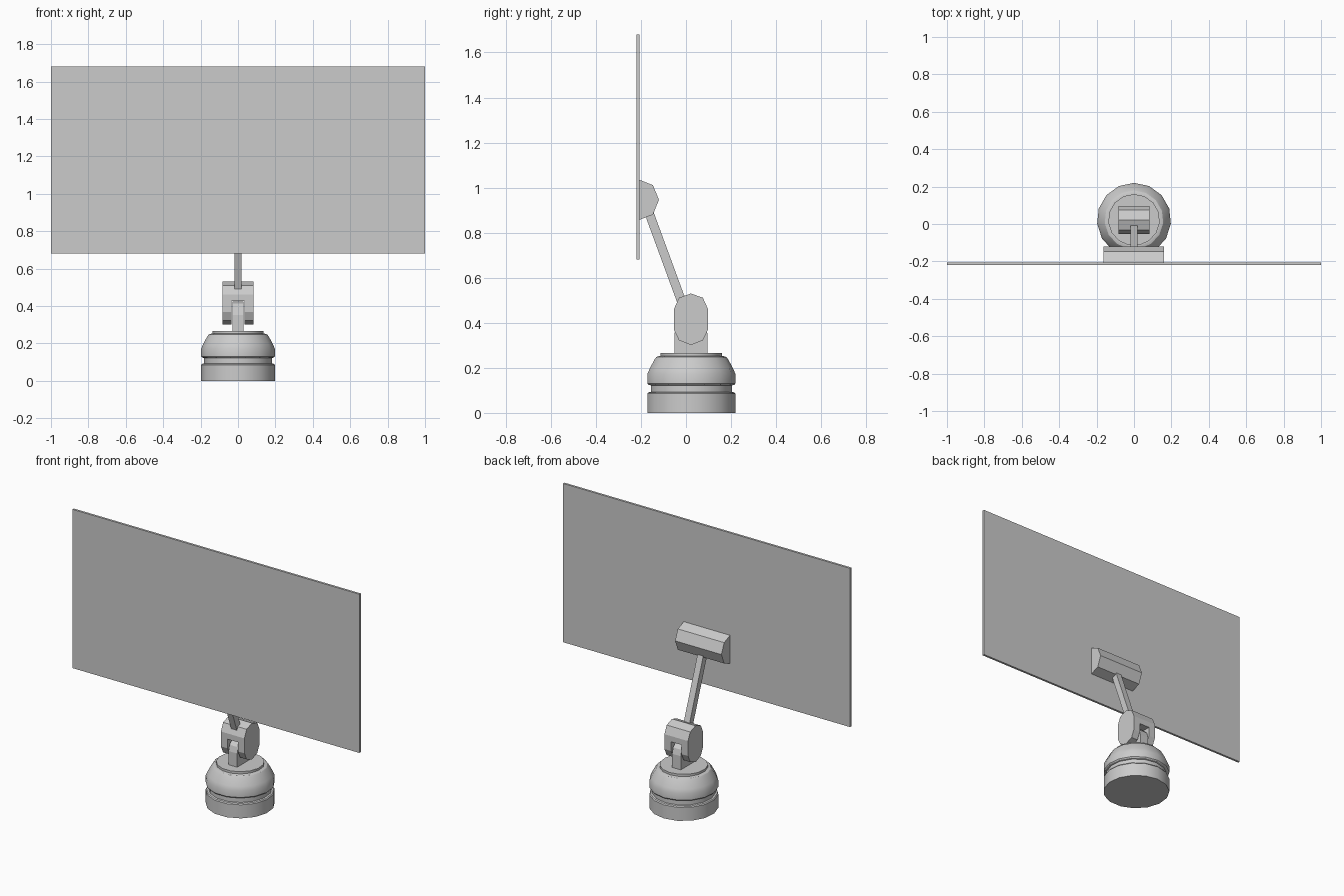
import bpy, bmesh, math
from mathutils import Vector

if "Cube" in bpy.data.objects:
    bpy.data.objects.remove(bpy.data.objects["Cube"])

CY = 0.022  # y of the base axis


def finish(name, bm):
    bmesh.ops.recalc_face_normals(bm, faces=bm.faces)
    mesh = bpy.data.meshes.new(name)
    bm.to_mesh(mesh)
    bm.free()
    ob = bpy.data.objects.new(name, mesh)
    bpy.context.collection.objects.link(ob)
    return ob


def prism(name, profile, x0, x1):
    """Extrude a (y, z) profile along x."""
    bm = bmesh.new()
    face = bm.faces.new([bm.verts.new((x0, y, z)) for y, z in profile])
    ext = bmesh.ops.extrude_face_region(bm, geom=[face])
    moved = [v for v in ext["geom"] if isinstance(v, bmesh.types.BMVert)]
    bmesh.ops.translate(bm, verts=moved, vec=(x1 - x0, 0, 0))
    return finish(name, bm)


def lathe(name, profile, sides):
    """Revolve an (r, z) profile about the base axis, capping both ends."""
    bm = bmesh.new()
    rings = []
    for r, z in profile:
        rings.append([bm.verts.new((r * math.sin(2 * math.pi * i / sides),
                                    CY + r * math.cos(2 * math.pi * i / sides), z))
                      for i in range(sides)])
    for a, b in zip(rings, rings[1:]):
        for i in range(sides):
            j = (i + 1) % sides
            bm.faces.new((a[i], a[j], b[j], b[i]))
    bm.faces.new(rings[0])
    bm.faces.new(rings[-1])
    ob = finish(name, bm)
    bpy.context.view_layer.objects.active = ob
    ob.select_set(True)
    bpy.ops.object.shade_smooth_by_angle(angle=math.radians(30))
    ob.select_set(False)
    return ob


def rect(y0, y1, z0, z1):
    return [(y0, z0), (y1, z0), (y1, z1), (y0, z1)]


# Round base with a groove and a raised top plate
lathe("base", [(0.198, 0), (0.198, 0.085), (0.193, 0.091), (0.182, 0.093),
               (0.182, 0.122), (0.193, 0.125), (0.198, 0.131), (0.198, 0.172),
               (0.188, 0.195), (0.165, 0.238), (0.157, 0.248), (0.145, 0.252),
               (0.138, 0.252), (0.138, 0.266)], 15)

# Stem rising from the base into the hinge
arc = [(CY + 0.073 * math.cos(math.radians(a)), 0.352 + 0.072 * math.sin(math.radians(a)))
       for a in range(0, 181, 30)]
prism("stem", [(CY - 0.073, 0.26), (CY + 0.073, 0.26)] + arc, -0.03, 0.03)

# Hinge yoke, slotted around the stem
half = [(0, 0.53), (0.053, 0.511), (0.075, 0.462), (0.075, 0.368), (0.053, 0.322), (0, 0.301)]
outline = [(CY + y, z) for y, z in half] + [(CY - y, z) for y, z in half[-2:0:-1]]
yoke = prism("hinge_yoke", outline, -0.082, 0.082)
cutter = prism("slot_cutter", rect(-0.2, 0.2, 0.2, 0.426), -0.036, 0.036)
cutter.hide_render = True
cutter.hide_set(True)
slot = yoke.modifiers.new("slot", "BOOLEAN")
slot.operation = "DIFFERENCE"
slot.solver = "EXACT"
slot.object = cutter

# Slanted square arm
low, high = Vector((-0.005, 0.455)), Vector((-0.172, 0.91))
d = (high - low).normalized()
side = Vector((d.y, -d.x)) * 0.02
prism("arm", [low - side, low + side, high + side, high - side], -0.02, 0.02)

# Faceted bracket on the back of the panel
prism("panel_bracket", [(-0.207, 1.035), (-0.147, 1.011), (-0.12, 0.946),
                        (-0.147, 0.88), (-0.207, 0.857)], -0.163, 0.16)

# Flat display panel
prism("panel", rect(-0.22, -0.206, 0.68, 1.68), -1, 1)
